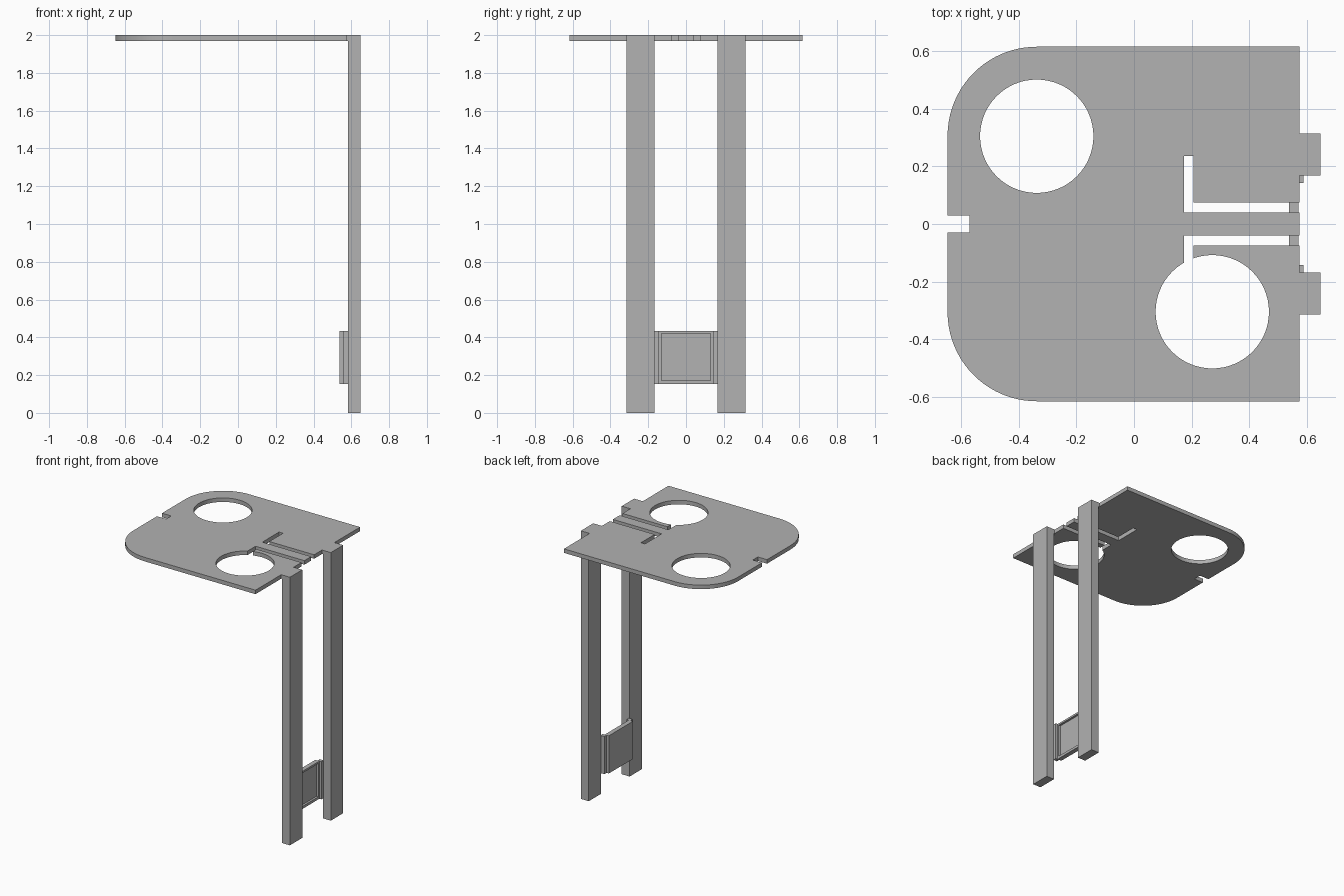
import bpy, bmesh
from math import pi, cos, sin

cube = bpy.data.objects.get("Cube")
if cube:
    bpy.data.objects.remove(cube, do_unlink=True)

grey = bpy.data.materials.new("plain grey")
grey.use_nodes = True
colour = (0.445, 0.445, 0.445, 1)
grey.diffuse_color = colour
grey.node_tree.nodes["Principled BSDF"].inputs["Base Color"].default_value = colour


def prism(name, outline, z0, z1):
    """Extrude a flat outline from z0 up to z1."""
    bm = bmesh.new()
    base = bm.faces.new([bm.verts.new((x, y, z0)) for x, y in outline])
    top = bmesh.ops.extrude_face_region(bm, geom=[base])["geom"]
    verts = [v for v in top if isinstance(v, bmesh.types.BMVert)]
    bmesh.ops.translate(bm, vec=(0, 0, z1 - z0), verts=verts)
    bmesh.ops.recalc_face_normals(bm, faces=bm.faces)
    mesh = bpy.data.meshes.new(name)
    bm.to_mesh(mesh)
    bm.free()
    mesh.materials.append(grey)
    ob = bpy.data.objects.new(name, mesh)
    bpy.context.collection.objects.link(ob)
    return ob


def box(name, x, y, z):
    return prism(name, [(x[0], y[0]), (x[1], y[0]), (x[1], y[1]), (x[0], y[1])], *z)


def arc(cx, cy, r, a0, a1, n):
    return [(cx + r * cos(a0 + (a1 - a0) * i / n), cy + r * sin(a0 + (a1 - a0) * i / n))
            for i in range(n + 1)]


def cut(ob, cutter):
    """Subtract the cutter and discard it."""
    mod = ob.modifiers.new("cut", "BOOLEAN")
    mod.operation, mod.solver, mod.object = "DIFFERENCE", "EXACT", cutter
    bpy.context.view_layer.objects.active = ob
    bpy.ops.object.modifier_apply(modifier=mod.name)
    bpy.data.objects.remove(cutter, do_unlink=True)


LEG_IN, LEG_OUT, LEG_X = 0.168, 0.314, 0.583
EDGE, HALF, RADIUS = 0.576, 0.616, 0.31
TOP = (1.97, 2.0)
THROUGH = (1.9, 2.1)

# Table top: half outline with rounded corner and leg tab, mirrored in y
half = [(EDGE, LEG_IN), (LEG_X, LEG_IN), (LEG_X, LEG_OUT), (EDGE, LEG_OUT), (EDGE, HALF)]
half += arc(-0.648 + RADIUS, HALF - RADIUS, RADIUS, pi / 2, pi, 20)
table = prism("table_top", half + [(x, -y) for x, y in reversed(half)], *TOP)

# Cup holes, edge notch and the pair of L-shaped slots around the tongue
for cx, cy in ((-0.338, 0.305), (0.272, -0.305)):
    cut(table, prism("hole_cutter", arc(cx, cy, 0.197, 0, 2 * pi, 64)[:-1], *THROUGH))
cut(table, box("notch_cutter", (-0.8, -0.572), (-0.03, 0.03), THROUGH))
slot = [(0.173, 0.04), (0.8, 0.04), (0.8, 0.075), (0.206, 0.075), (0.206, 0.237), (0.173, 0.237)]
for s in (1, -1):
    cut(table, prism("slot_cutter", [(x, s * y) for x, y in slot], *THROUGH))

# Legs
for side, s in (("back", 1), ("front", -1)):
    box(side + "_leg", (LEG_X, 0.648), sorted((s * LEG_IN, s * LEG_OUT)), (0, 2))

# Lower brace: stepped panel with side flanges that meet the legs
z = (0.153, 0.434)
step = [(0.538, 0.142), (0.572, 0.142), (0.589, 0.142), (0.589, LEG_IN), (0.557, LEG_IN), (0.557, 0.142)]
panel_half = [(0.572, 0.142), (0.589, 0.142), (0.589, LEG_IN), (0.557, LEG_IN),
              (0.557, 0.142), (0.538, 0.142)]
panel = prism("brace_panel", panel_half + [(x, -y) for x, y in reversed(panel_half)], *z)
cut(panel, box("pocket_cutter", (0.556, 0.7), (-0.131, 0.131), (0.172, 0.42)))

# Smooth the rounded walls and keep the corners sharp
bpy.ops.object.select_all(action="DESELECT")
table.select_set(True)
bpy.context.view_layer.objects.active = table
bpy.ops.object.shade_smooth_by_angle(angle=0.5)
